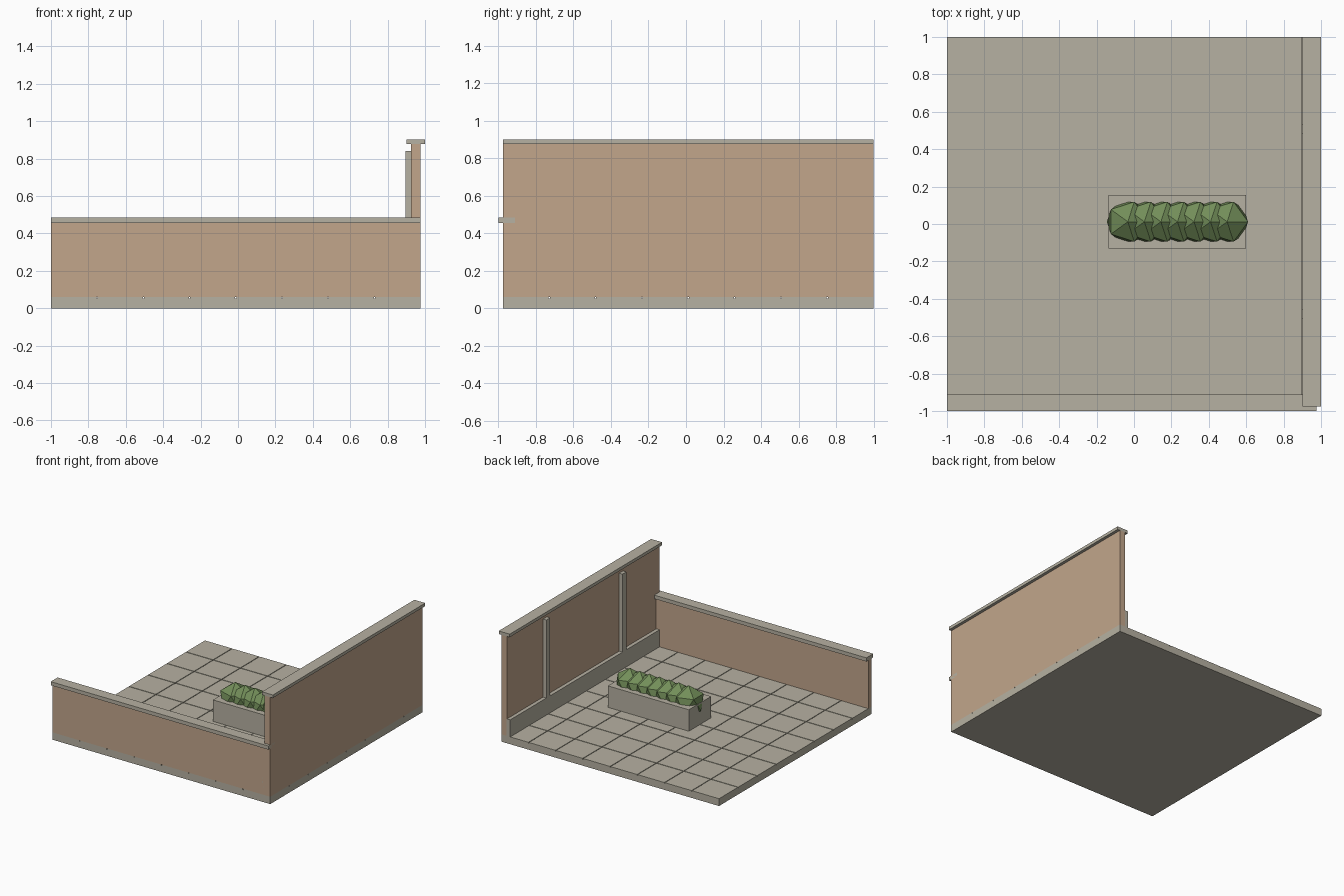
import bpy, bmesh
from mathutils import Matrix, Vector

if "Cube" in bpy.data.objects:
    bpy.data.objects.remove(bpy.data.objects["Cube"])


def material(name, rgb):
    m = bpy.data.materials.new(name)
    m.diffuse_color = (*rgb, 1)
    m.use_nodes = True
    m.node_tree.nodes["Principled BSDF"].inputs["Base Color"].default_value = m.diffuse_color
    return m


STONE = material("stone", (0.47, 0.44, 0.36))
PLASTER = material("plaster", (0.54, 0.38, 0.26))
LEAF = material("leaf", (0.17, 0.27, 0.10))


def add_box(bm, x0, x1, y0, y1, z0, z1):
    mid = Vector((x0 + x1, y0 + y1, z0 + z1)) / 2
    size = Matrix.Diagonal((x1 - x0, y1 - y0, z1 - z0, 1))
    bmesh.ops.create_cube(bm, size=1, matrix=Matrix.Translation(mid) @ size)


def finish(name, bm, mat):
    mesh = bpy.data.meshes.new(name)
    bm.to_mesh(mesh)
    bm.free()
    mesh.materials.append(mat)
    obj = bpy.data.objects.new(name, mesh)
    bpy.context.collection.objects.link(obj)
    return obj


def box(name, mat, *bounds):
    bm = bmesh.new()
    add_box(bm, *bounds)
    return finish(name, bm, mat)


# Overall plan: floor corner positions
L, R, F, B = -1.0, 0.976, -0.976, 1.0
FLOOR = 0.06

# Floor slab with an 8 x 8 grid of paving tiles separated by thin joints
box("floor_slab", STONE, L, R, F, B, 0, FLOOR - 0.008)
bm = bmesh.new()
n, gap = 8, 0.003
step = (R - L) / n
for i in range(n):
    for j in range(n):
        x0, y0 = L + i * step, F + j * step
        add_box(bm,
                x0 + (gap if i else 0), x0 + step - (gap if i < n - 1 else 0),
                y0 + (gap if j else 0), y0 + step - (gap if j < n - 1 else 0),
                FLOOR - 0.008, FLOOR)
finish("floor_tiles", bm, STONE)

# Low front wall and its coping
box("front_wall", PLASTER, L, 0.926, F, -0.936, FLOOR, 0.456)
box("front_coping", STONE, L, R, -1.0, -0.911, 0.456, 0.486)

# Tall right wall with coping, inner curb and two pilasters
box("right_wall", PLASTER, 0.926, R, F, B, FLOOR, 0.877)
box("right_coping", STONE, 0.901, 1.0, F, B, 0.877, 0.902)
box("right_curb", STONE, 0.896, 0.93, F, B, FLOOR, 0.2)
for k, y in enumerate((-0.481, 0.506)):
    box(f"pilaster_{k + 1}", STONE, 0.896, 0.93, y - 0.025, y + 0.025, 0.2, 0.84)

# Planter box
box("planter", STONE, -0.135, 0.6, -0.132, 0.156, FLOOR, 0.236)

# Hedge: a row of seven overlapping low-poly bushes
bm = bmesh.new()
for i in range(7):
    x = 0.2325 + (i - 3) * 0.0885
    bmesh.ops.create_icosphere(bm, subdivisions=1, radius=0.125,
                               matrix=Matrix.Translation((x, 0.012, 0.23)))
finish("hedge", bm, LEAF)
